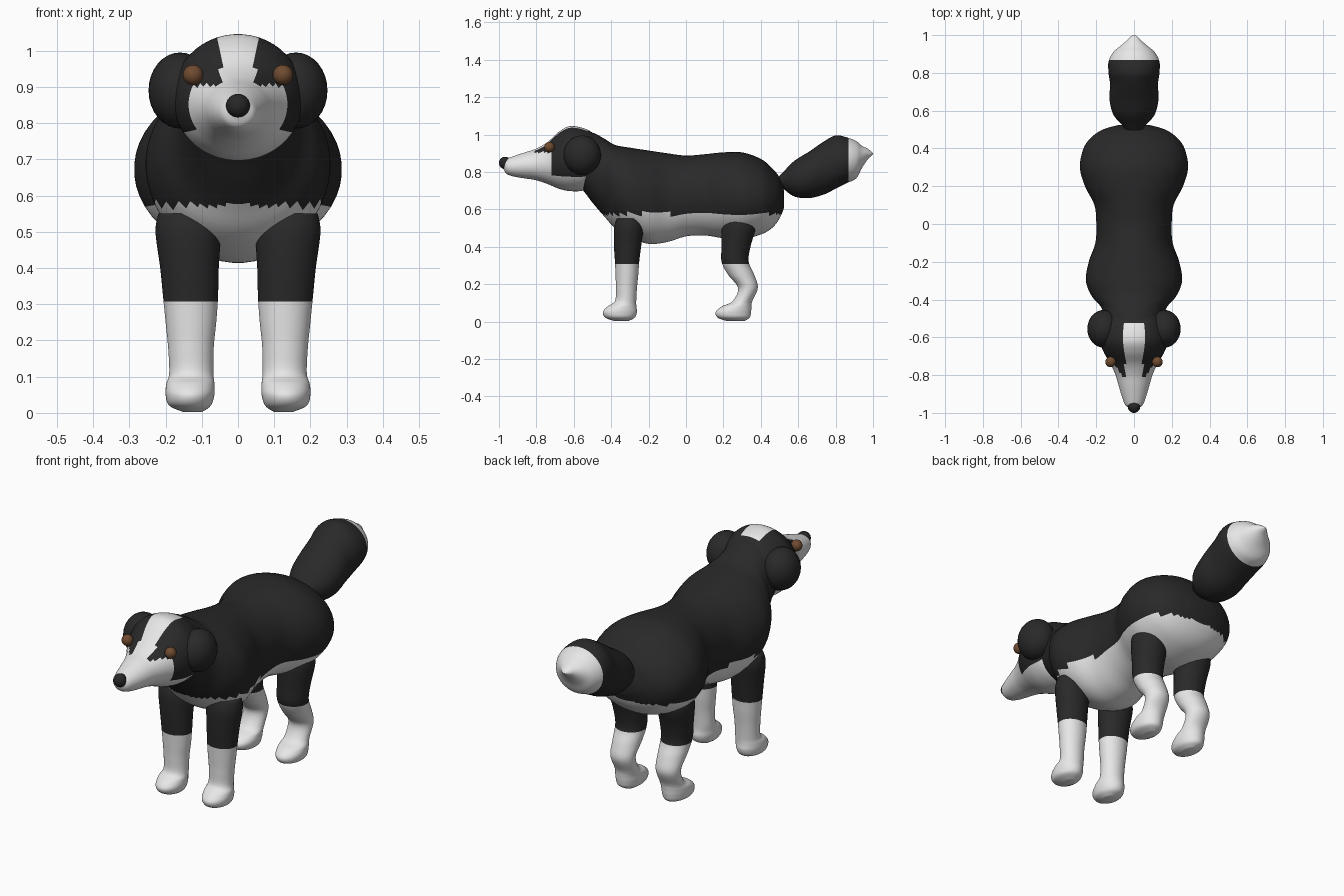
import bpy
import bmesh
from math import sin, cos, pi
from mathutils import Vector

cube = bpy.data.objects.get("Cube")
if cube:
    bpy.data.objects.remove(cube)


def material(name, r, g, b):
    mat = bpy.data.materials.new(name)
    mat.use_nodes = True
    mat.diffuse_color = (r, g, b, 1)
    node = mat.node_tree.nodes["Principled BSDF"]
    node.inputs["Base Color"].default_value = (r, g, b, 1)
    node.inputs["Roughness"].default_value = 0.8
    return mat


black = material("black fur", 0.022, 0.022, 0.022)
white = material("white fur", 0.8, 0.8, 0.8)
brown = material("brown eyes", 0.16, 0.07, 0.03)
nose_black = material("nose black", 0.02, 0.02, 0.02)

SIDES = 48
STEPS = 6


def smooth_stations(stations):
    """Catmull-Rom interpolation through the cross-section table."""
    pts = [Vector(s) for s in stations]
    pts = [pts[0]] + pts + [pts[-1]]
    result = []
    for a, b, c, d in zip(pts, pts[1:], pts[2:], pts[3:]):
        for i in range(STEPS):
            t = i / STEPS
            result.append((b * 2 + (c - a) * t + (a * 2 - b * 5 + c * 4 - d) * t ** 2
                           + (b * 3 - a - c * 3 + d) * t ** 3) / 2)
    result.append(pts[-1])
    return result


def finish(name, bm, mats, is_second=None):
    """Store the mesh smooth shaded; the rule picks faces of the second colour."""
    bmesh.ops.recalc_face_normals(bm, faces=bm.faces)
    for face in bm.faces:
        face.smooth = True
        if is_second and is_second(face.calc_center_median()):
            face.material_index = 1
    mesh = bpy.data.meshes.new(name)
    bm.to_mesh(mesh)
    bm.free()
    for mat in mats:
        mesh.materials.append(mat)
    obj = bpy.data.objects.new(name, mesh)
    bpy.context.collection.objects.link(obj)
    return obj


def loft(name, rings, mats, rule):
    """Skin a list of (centre, axis_u, axis_v) ellipses and close the ends."""
    bm = bmesh.new()
    loops = []
    for centre, u, v in rings:
        angles = [2 * pi * (k + 0.5) / SIDES for k in range(SIDES)]
        loops.append([bm.verts.new(centre + u * cos(a) + v * sin(a)) for a in angles])
    for low, high in zip(loops, loops[1:]):
        for k in range(SIDES):
            n = (k + 1) % SIDES
            bm.faces.new((low[k], low[n], high[n], high[k]))
    for loop, ring in ((loops[0], rings[0]), (loops[-1], rings[-1])):
        tip = bm.verts.new(ring[0])
        for k in range(SIDES):
            bm.faces.new((loop[k], loop[(k + 1) % SIDES], tip))
    return finish(name, bm, mats, rule)


def long_part(name, stations, rule):
    """Part running along y; stations are (y, bottom, top, half width)."""
    rings = [(Vector((0, y, (lo + hi) / 2)), Vector((w, 0, 0)), Vector((0, 0, (hi - lo) / 2)))
             for y, lo, hi, w in smooth_stations(stations)]
    return loft(name, rings, (black, white), rule)


def leg(name, side, stations):
    """Upright part; stations are (z, front, back, inner x, outer x)."""
    rings = [(Vector((side * (i + o) / 2, (f + b) / 2, z)),
              Vector(((o - i) / 2, 0, 0)), Vector((0, (b - f) / 2, 0)))
             for z, f, b, i, o in smooth_stations([Vector(s) for s in stations])]
    return loft(name, rings, (black, white), lambda c: c.z < 0.31)


def ellipsoid(name, centre, radii, mat):
    bm = bmesh.new()
    bmesh.ops.create_uvsphere(bm, u_segments=32, v_segments=16, radius=1)
    bmesh.ops.scale(bm, vec=radii, verts=bm.verts)
    bmesh.ops.translate(bm, vec=centre, verts=bm.verts)
    return finish(name, bm, (mat,))


# Body with neck, white belly
long_part("body", [
    (-.62, .74, .95, .08), (-.56, .71, 1.0, .145), (-.50, .635, 1.01, .155),
    (-.44, .565, .98, .175), (-.38, .5, .945, .225), (-.3, .45, .93, .255),
    (-.2, .415, .915, .24), (-.1, .425, .9, .205), (0, .455, .888, .2),
    (.1, .46, .895, .21), (.2, .445, .905, .26), (.3, .44, .905, .287),
    (.4, .465, .87, .268), (.46, .5, .82, .225), (.5, .55, .77, .165),
    (.525, .61, .7, .08)], lambda c: c.z < 0.575)


# Head with white muzzle, jaw and forehead stripe
def head_white(c):
    stripe = abs(c.x) < 0.048 and c.y < -0.52 and c.z > 0.88
    muzzle = c.y < -0.725 and c.z < 0.905
    return stripe or muzzle or c.z < 0.78


long_part("head", [
    (-.46, .78, .98, .11), (-.5, .73, 1.01, .15), (-.55, .7, 1.035, .175),
    (-.62, .697, 1.045, .18), (-.68, .71, 1.015, .16), (-.74, .735, .96, .125),
    (-.8, .755, .925, .098), (-.86, .765, .905, .08), (-.92, .775, .885, .062),
    (-.96, .79, .87, .045), (-.975, .815, .855, .02)], head_white)

ellipsoid("nose", (0, -.967, .848), (.033, .033, .033), nose_black)

# Bushy tail with white tip
long_part("tail", [
    (.48, .74, .76, .03), (.52, .71, .8, .06), (.58, .668, .86, .11),
    (.66, .66, .91, .13), (.74, .68, .965, .127), (.8, .71, .995, .135),
    (.86, .74, .985, .135), (.91, .765, .965, .11), (.94, .82, .94, .075),
    (.97, .865, .925, .04), (.99, .885, .91, .02), (1, .895, .9, .004)],
    lambda c: c.y > 0.87)

# Paired parts: legs with white socks, floppy ears, eyes
leg_z = (.002, .02, .05, .08, .11, .18, .25, .32, .4, .5, .55)
leg_inner = (.1, .075, .065, .065, .068, .067, .06, .055, .053, .048, .06)
leg_outer = (.15, .19, .2, .198, .19, .193, .2, .207, .215, .228, .22)
fore_front = (-.38, -.43, -.445, -.42, -.38, -.375, -.377, -.38, -.385, -.385, -.37)
fore_back = (-.31, -.275, -.262, -.265, -.266, -.262, -.255, -.25, -.24, -.228, -.24)
hind_front = (.22, .17, .158, .19, .25, .278, .225, .19, .19, .19, .2)
hind_back = (.31, .34, .348, .35, .355, .384, .365, .335, .345, .372, .36)

for label, side in (("left", 1), ("right", -1)):
    leg(label + "_front_leg", side, zip(leg_z, fore_front, fore_back, leg_inner, leg_outer))
    leg(label + "_hind_leg", side, zip(leg_z, hind_front, hind_back, leg_inner, leg_outer))
    ellipsoid(label + "_ear", (side * .16, -.555, .89), (.087, .1, .105), black)
    ellipsoid(label + "_eye", (side * .124, -.73, .933), (.028, .028, .028), brown)
